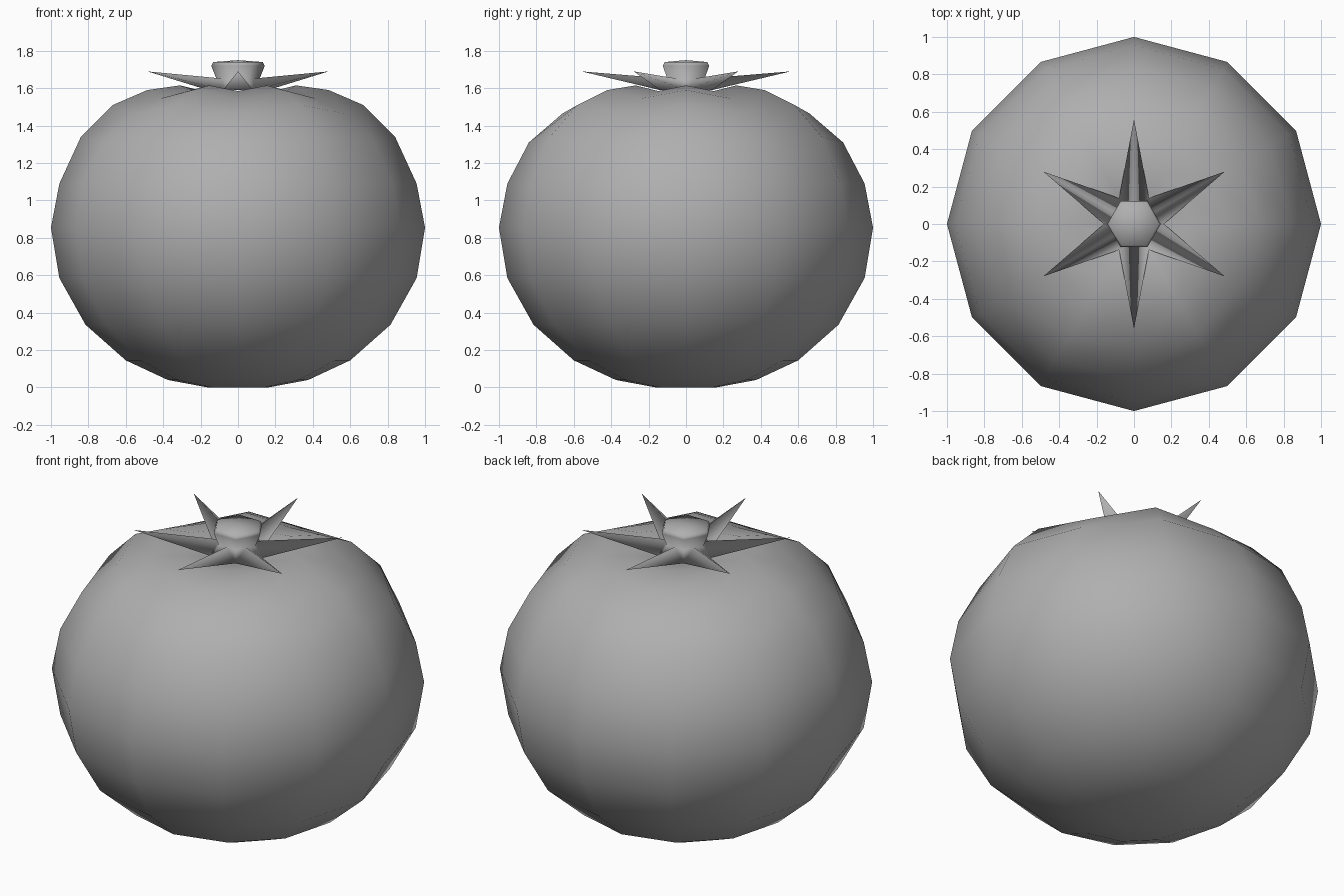
import bpy
from math import sin, cos, radians

if "Cube" in bpy.data.objects:
    bpy.data.objects.remove(bpy.data.objects["Cube"])

# Dark grey used on every part
grey = bpy.data.materials.new("dark_grey")
grey.diffuse_color = (.43, .43, .43, 1)
grey.use_nodes = True
grey.node_tree.nodes["Principled BSDF"].inputs["Base Color"].default_value = grey.diffuse_color


def pt(r, deg, z):
    return (r * cos(radians(deg)), r * sin(radians(deg)), z)


def make(name, verts, faces):
    me = bpy.data.meshes.new(name)
    me.from_pydata(verts, [], faces)
    me.validate()
    me.materials.append(grey)
    me.shade_smooth()
    ob = bpy.data.objects.new(name, me)
    bpy.context.collection.objects.link(ob)
    return ob


def lathe(ridge, groove, n, bottom, top):
    """Revolve between two poles, alternating two profiles."""
    verts, faces = [], []
    for a, b in zip(ridge, groove):
        for i in range(n):
            r, z = b if i % 2 else a
            verts.append(pt(r, 360 * i / n, z))
    for k in range(len(ridge) - 1):
        for i in range(n):
            j = (i + 1) % n
            faces.append((k*n + i, k*n + j, k*n + n + j, k*n + n + i))
    o = (len(ridge) - 1) * n
    b = len(verts)
    verts += [(0, 0, bottom), (0, 0, top)]
    faces += [((i + 1) % n, i, b) for i in range(n)]
    faces += [(o + i, o + (i + 1) % n, b + 1) for i in range(n)]
    return verts, faces


# Fruit: twelve sides, with six shallow grooves around the shoulder
lower = [(.16, 0), (.375, .04), (.6, .145), (.815, .335), (.955, .585), (1, .855), (.955, 1.09)]
ridge = lower + [(.84, 1.34), (.67, 1.51), (.485, 1.59), (.31, 1.615), (.15, 1.575)]
groove = lower + [(.84, 1.31), (.66, 1.465), (.48, 1.545), (.30, 1.585), (.15, 1.565)]
make("fruit", *lathe(ridge, groove, 12, 0.0, 1.54))

# Stem and leaves in one smooth piece: flared hexagon over six folded points
hexes = [(.16, 1.59), (.113, 1.645), (.143, 1.72), (.132, 1.74)]
verts = [pt(r, 60 * i, z) for r, z in hexes for i in range(6)]
verts += [pt(.56, 60 * i + 30, 1.69) for i in range(6)]       # 24: leaf tips
verts += [pt(.099, 60 * i + 30, 1.652) for i in range(6)]     # 30: fold at the stem
verts.append((0, 0, 1.75))
faces = [(5, 4, 3, 2, 1, 0)]
for i in range(6):
    j = (i + 1) % 6
    tip, fold = 24 + i, 30 + i
    faces += [(i, tip, fold, 6 + i), (fold, tip, j, 6 + j),    # leaf top
              (j, tip, i),                                     # leaf underside
              (6 + i, fold, 12 + i), (fold, 12 + j, 12 + i),   # stem side
              (fold, 6 + j, 12 + j),
              (12 + i, 12 + j, 18 + j, 18 + i), (18 + i, 18 + j, 36)]
make("stem_and_leaves", verts, faces)
